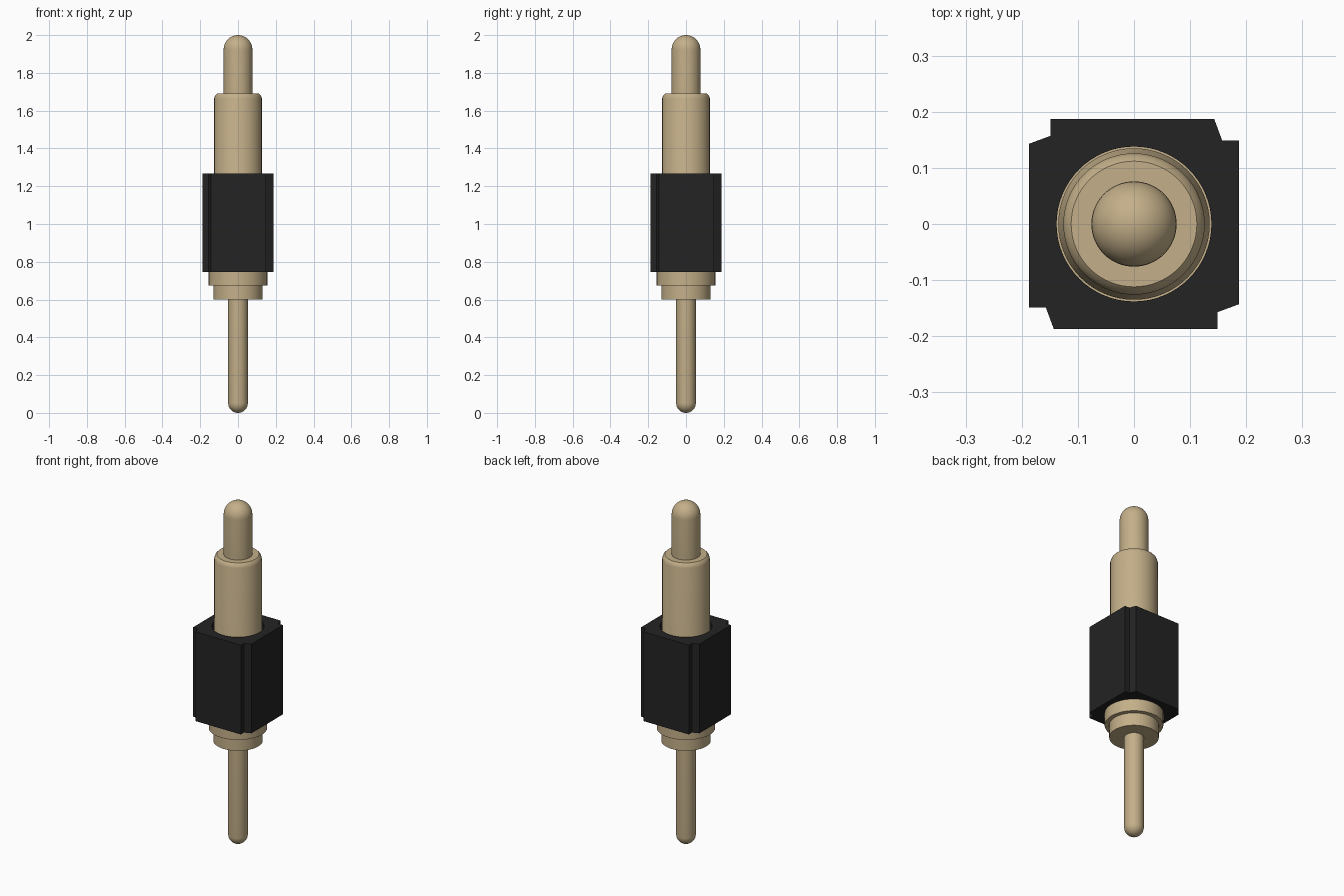
import bpy, bmesh, math

if "Cube" in bpy.data.objects:
    bpy.data.objects.remove(bpy.data.objects["Cube"])

def material(name, rgb):
    m = bpy.data.materials.new(name)
    m.diffuse_color = (*rgb, 1)
    m.use_nodes = True
    m.node_tree.nodes["Principled BSDF"].inputs["Base Color"].default_value = m.diffuse_color
    return m

gold = material("pale_gold", (0.55, 0.43, 0.25))
black = material("black_plastic", (0.017, 0.017, 0.017))
SEG = 64

def finish(name, bm, mat):
    bmesh.ops.recalc_face_normals(bm, faces=bm.faces)
    me = bpy.data.meshes.new(name)
    bm.to_mesh(me)
    bm.free()
    me.materials.append(mat)
    ob = bpy.data.objects.new(name, me)
    bpy.context.collection.objects.link(ob)
    bpy.ops.object.select_all(action='DESELECT')
    ob.select_set(True)
    bpy.context.view_layer.objects.active = ob
    bpy.ops.object.shade_smooth_by_angle(angle=math.radians(30))
    return ob

def lathe(name, profile, mat):
    """Spin (radius, z) points round the z axis."""
    bm = bmesh.new()
    vs = [bm.verts.new((r, 0, z)) for r, z in profile]
    es = [bm.edges.new(p) for p in zip(vs, vs[1:])]
    bmesh.ops.spin(bm, geom=vs + es, cent=(0, 0, 0), axis=(0, 0, 1),
                   angle=2 * math.pi, steps=SEG, use_merge=True)
    bmesh.ops.remove_doubles(bm, verts=bm.verts, dist=1e-5)
    return finish(name, bm, mat)

def dome(r, z, a0, a1, n=10):
    """Quarter-circle arc of profile points, centred on the axis at height z."""
    angles = [math.radians(a0 + (a1 - a0) * i / n) for i in range(n + 1)]
    return [(max(0, r * math.cos(a)), z + r * math.sin(a)) for a in angles]

# Solder tail with rounded end
lathe("solder_tail", dome(0.052, 0.052, -90, 0) + [(0.052, 0.61), (0, 0.61)], gold)

# Barrel: lower collar, flange, press-fit body in the housing, upper tube
lathe("barrel", [(0, 0.60), (0.131, 0.60), (0.131, 0.675), (0.155, 0.675),
                 (0.155, 0.746), (0.135, 0.746), (0.135, 1.22), (0.126, 1.25),
                 (0.126, 1.665), (0.121, 1.68), (0.112, 1.69), (0, 1.69)], gold)

# Spring plunger with domed tip
lathe("plunger", [(0, 1.68), (0.076, 1.68)] + dome(0.076, 1.924, 0, 90), gold)

# Insulating housing: square with notched corners and a round bore
corner = [(0.187, 0.149), (0.157, 0.149), (0.143, 0.187)]
outline = []
for k in range(4):
    c, s = round(math.cos(k * math.pi / 2)), round(math.sin(k * math.pi / 2))
    outline += [(x * c - y * s, x * s + y * c) for x, y in corner]
bore = [(0.138 * math.cos(2 * math.pi * i / SEG), 0.138 * math.sin(2 * math.pi * i / SEG))
        for i in range(SEG)]
bm = bmesh.new()
edges = []
for loop in (outline, bore):
    vs = [bm.verts.new((x, y, 0.746)) for x, y in loop]
    edges += [bm.edges.new((vs[i - 1], vs[i])) for i in range(len(vs))]
bmesh.ops.triangle_fill(bm, edges=edges, use_beauty=True)
ext = bmesh.ops.extrude_face_region(bm, geom=bm.faces[:], use_keep_orig=True)
bmesh.ops.translate(bm, vec=(0, 0, 0.522),
                    verts=[g for g in ext["geom"] if isinstance(g, bmesh.types.BMVert)])
finish("housing", bm, black)
